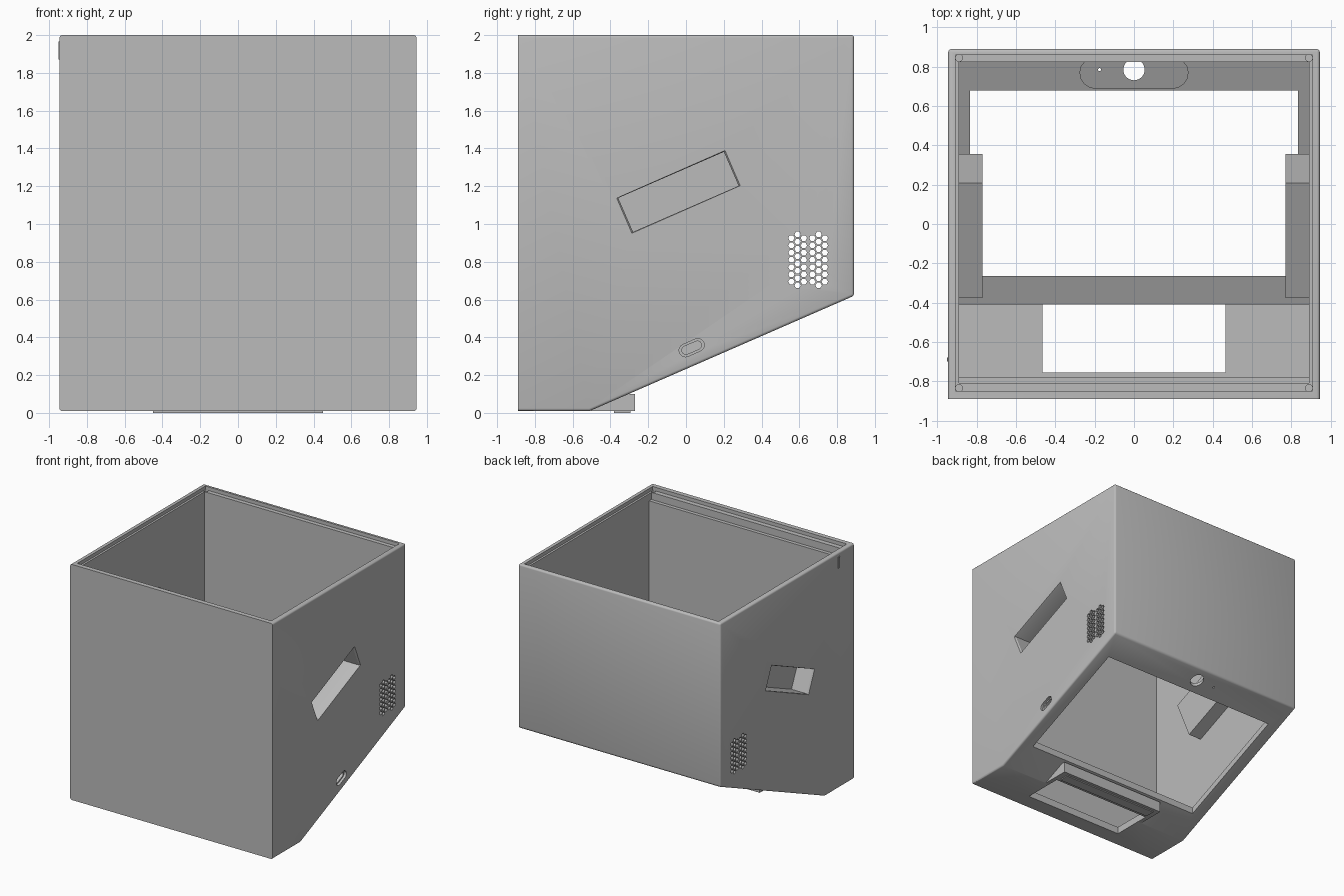
import bpy, bmesh, math

if "Cube" in bpy.data.objects:
    bpy.data.objects.remove(bpy.data.objects["Cube"], do_unlink=True)

grey = bpy.data.materials.new("plain grey")
grey.use_nodes = True
grey.diffuse_color = (0.5, 0.5, 0.5, 1)
grey.node_tree.nodes["Principled BSDF"].inputs["Base Color"].default_value = (0.5, 0.5, 0.5, 1)

SLOPE = 0.436                      # rise of the underside per unit of y
TILT = math.atan(SLOPE)


def under(y, lift=0.0):
    """Height of the sloping underside at y."""
    return 0.01 + SLOPE * (y + 0.51) + lift


def add_prism(bm, pts, a, b, axis="x", shear=0.0):
    """Extrude a 2D outline from a to b along x (outline in yz) or z (outline in xy)."""
    def place(p, q, t):
        return (t, p, q) if axis == "x" else (p, q, t + shear * q)
    rings = [[bm.verts.new(place(p, q, t)) for p, q in pts] for t in (a, b)]
    bm.faces.new(rings[0][::-1])
    bm.faces.new(rings[1])
    n = len(pts)
    for i in range(n):
        j = (i + 1) % n
        bm.faces.new((rings[0][i], rings[0][j], rings[1][j], rings[1][i]))


def finish(bm, name):
    bmesh.ops.recalc_face_normals(bm, faces=bm.faces)
    me = bpy.data.meshes.new(name)
    bm.to_mesh(me)
    bm.free()
    ob = bpy.data.objects.new(name, me)
    bpy.context.collection.objects.link(ob)
    me.materials.append(grey)
    return ob


def prisms(name, *specs):
    bm = bmesh.new()
    for s in specs:
        add_prism(bm, *s)
    return finish(bm, name)


def rect(p0, p1, q0, q1):
    return [(p0, q0), (p1, q0), (p1, q1), (p0, q1)]


def ring(cx, cy, r, n):
    return [(cx + r * math.cos(math.tau * i / n), cy + r * math.sin(math.tau * i / n)) for i in range(n)]


def capsule(half, r, n=8):
    arc = [math.pi * i / n - math.pi / 2 for i in range(n + 1)]
    right = [(half - r + r * math.cos(a), r * math.sin(a)) for a in arc]
    return right + [(-x, -y) for x, y in right]


def tilted(cy, cz, pts):
    c, s = math.cos(TILT), math.sin(TILT)
    return [(cy + u * c - v * s, cz + u * s + v * c) for u, v in pts]


def combine(body, tool, operation):
    mod = body.modifiers.new(operation, "BOOLEAN")
    mod.operation, mod.solver, mod.object = operation, "EXACT", tool
    bpy.context.view_layer.objects.active = body
    bpy.ops.object.modifier_apply(modifier=mod.name)
    bpy.data.objects.remove(tool, do_unlink=True)


# outer housing with a sloping underside and softened edges
bm = bmesh.new()
add_prism(bm, [(-0.89, 0.01), (-0.51, 0.01), (0.89, 0.62), (0.89, 2), (-0.89, 2)], -0.945, 0.945)
soft = [e for e in bm.edges if not all(v.co.y < -0.88 for v in e.verts)
        and not all(v.co.z < 0.02 and v.co.y > -0.6 for v in e.verts)]
bmesh.ops.bevel(bm, geom=soft, offset=0.014, segments=3, profile=0.5, affect="EDGES")
housing = finish(bm, "housing")

# chute block below the slope
combine(housing, prisms("chute_block", (rect(-0.505, -0.27, 0.01, 0.1), -0.5, 0.5)), "UNION")

# hollow inside, then the stepped rim for a lid
inside = [(-0.78, 0.07), (-0.41, 0.07), (-0.41, under(-0.41, 0.055)),
          (0.825, under(0.825, 0.055)), (0.825, 2.1), (-0.78, 2.1)]
combine(housing, prisms("hollow", (inside, -0.89, 0.89)), "DIFFERENCE")
combine(housing, prisms("front_step", (rect(-0.81, -0.6, 1.91, 2.1), -0.89, 0.89)), "DIFFERENCE")
combine(housing, prisms("rim_step", (rect(-0.85, 0.86, 1.97, 2.1), -0.907, 0.907)), "DIFFERENCE")
corners = [(ring(x, y, 0.018, 16), 1.9, 2.1, "z") for x in (-0.89, 0.89) for y in (-0.835, 0.845)]
combine(housing, prisms("corner_holes", *corners), "DIFFERENCE")

# large underside opening and front chute hole
combine(housing, prisms("underside_opening", (rect(-0.835, 0.835, -0.265, 0.68), -0.1, 0.75, "z")), "DIFFERENCE")
combine(housing, prisms("chute_hole", (rect(-0.465, 0.465, -0.755, -0.41), -0.1, 0.3, "z")), "DIFFERENCE")

# rear lens recess, lens hole and pin hole
recess = [(x, min(y + 0.77, 0.824)) for x, y in capsule(0.275, 0.08)]
base = under(0)
combine(housing, prisms("lens_recess", (recess, base + 0.025, base + 0.1, "z", SLOPE)), "DIFFERENCE")
combine(housing, prisms("lens_holes", (ring(0, 0.785, 0.054, 32), 0.3, 0.9, "z"),
                        (ring(-0.175, 0.785, 0.008, 12), 0.3, 0.9, "z")), "DIFFERENCE")

# recessed handles on both sides
grip_shell = tilted(-0.04, 1.17, rect(-0.32, 0.32, -0.255, 0.11))
grip_hole = tilted(-0.04, 1.17, rect(-0.305, 0.305, -0.098, 0.098))
for s in (-1, 1):
    combine(housing, prisms("grip_shell", (grip_shell, s * 0.77, s * 0.92)), "UNION")
    combine(housing, prisms("grip_hole", (grip_hole, s * 0.79, s * 1.1)), "DIFFERENCE")
    # chamfered mouth of the handle
    bm = bmesh.new()
    add_prism(bm, grip_hole, s * 0.933, s * 0.957)
    for v in bm.verts:
        if abs(v.co.x) > 0.95:
            v.co.y = -0.04 + (v.co.y + 0.04) * 1.05
            v.co.z = 1.17 + (v.co.z - 1.17) * 1.07
    combine(housing, finish(bm, "grip_mouth"), "DIFFERENCE")

# ventilation holes through both sides
vents = []
for group in (0.591, 0.702):
    for col in (-1, 0, 1):
        count = 7 if col else 8
        for row in range(count):
            z = 0.81 + (row - (count - 1) / 2) * 0.0385
            vents.append((ring(group + col * 0.033, z, 0.017, 6), -1.1, 1.1))
combine(housing, prisms("vents", *vents), "DIFFERENCE")

# cable port with a shallow surround on the left side
combine(housing, prisms("port_surround", (tilted(0.03, 0.345, capsule(0.07, 0.034)), 0.925, 1.1)), "DIFFERENCE")
combine(housing, prisms("port", (tilted(0.03, 0.345, capsule(0.055, 0.022)), 0.8, 1.1)), "DIFFERENCE")

bpy.ops.object.select_all(action="DESELECT")
housing.select_set(True)
bpy.context.view_layer.objects.active = housing
bpy.ops.object.shade_smooth_by_angle(angle=math.radians(30))

# thin plain plates: chute foot and side badge
prisms("chute_foot_plate", (rect(-0.38, -0.295, 0.001, 0.01), -0.45, 0.45)).location.z = -0.001
prisms("side_badge", (rect(-0.70, -0.68, 1.87, 1.965), -0.951, -0.944))
